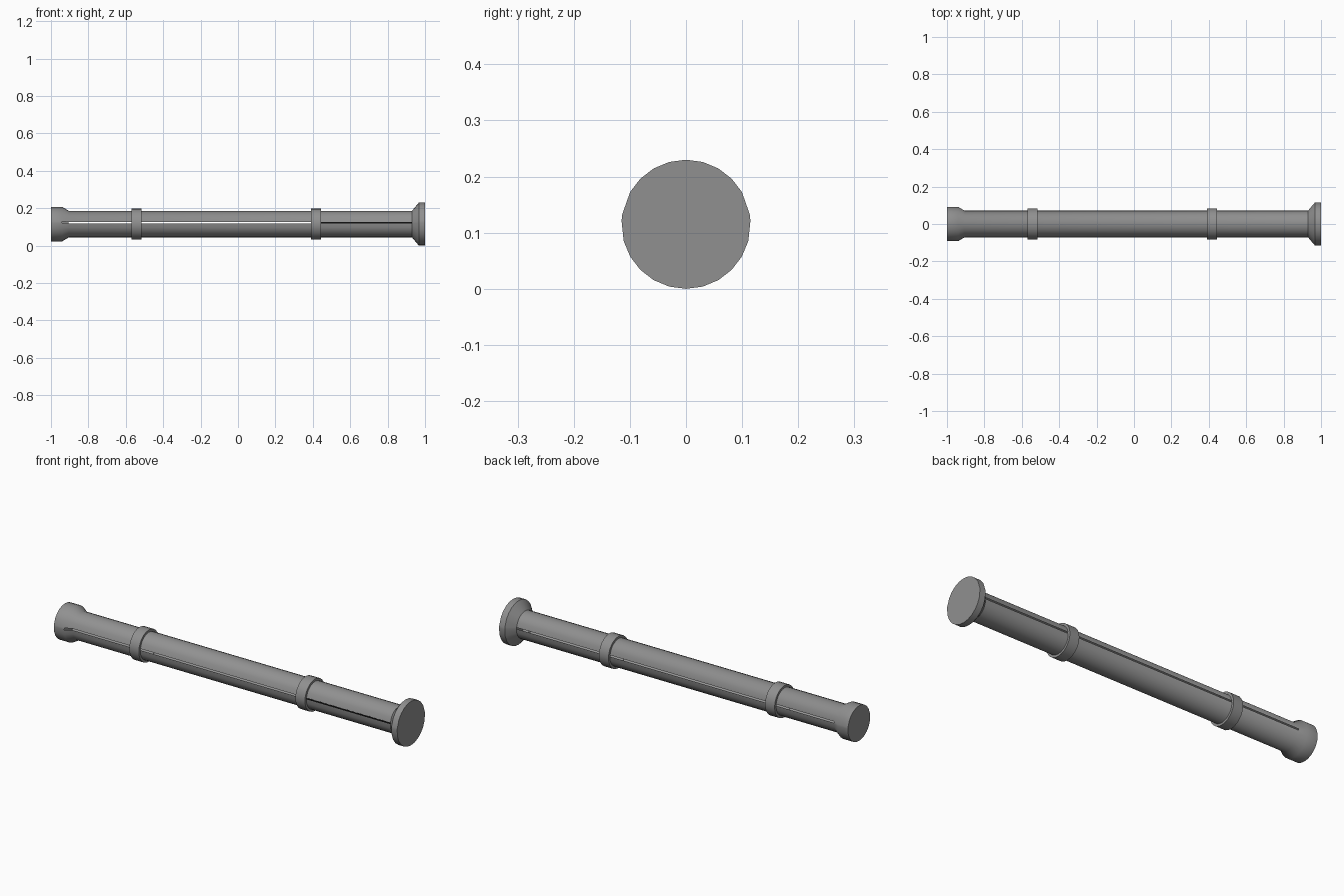
import bpy, bmesh, math

if "Cube" in bpy.data.objects:
    bpy.data.objects.remove(bpy.data.objects["Cube"])

CZ = 0.115  # height of the tube axis


def material(name, c):
    m = bpy.data.materials.new(name)
    m.diffuse_color = (c, c, c, 1)
    m.use_nodes = True
    m.node_tree.nodes["Principled BSDF"].inputs["Base Color"].default_value = m.diffuse_color
    return m


grey = material("grey metal", 0.28)
black = material("black", 0.005)


def finish(bm, name, mat):
    bmesh.ops.recalc_face_normals(bm, faces=bm.faces)
    me = bpy.data.meshes.new(name)
    bm.to_mesh(me)
    bm.free()
    ob = bpy.data.objects.new(name, me)
    bpy.context.collection.objects.link(ob)
    me.materials.append(mat)
    bpy.ops.object.select_all(action='DESELECT')
    ob.select_set(True)
    bpy.context.view_layer.objects.active = ob
    bpy.ops.object.shade_smooth_by_angle(angle=math.radians(32))
    return ob


def lathe(name, profile, angles, mat, closed=False, slit=None):
    """Turn an (x, radius) profile around the x axis."""
    bm = bmesh.new()
    rings = [[bm.verts.new((x, r * math.cos(math.radians(a)),
                            CZ + r * math.sin(math.radians(a)))) for a in angles]
             for x, r in profile]
    n = len(angles)
    pairs = list(zip(rings, rings[1:]))
    if closed:
        pairs.append((rings[-1], rings[0]))
    cut = []
    for i, (p, q) in enumerate(pairs):
        for j in range(n):
            k = (j + 1) % n
            f = bm.faces.new((p[j], p[k], q[k], q[j]))
            if slit and slit(i, angles[j]):
                cut.append(f)
    if not closed:
        bm.faces.new(rings[0])
        bm.faces.new(rings[-1])
    bmesh.ops.recalc_face_normals(bm, faces=bm.faces)
    bmesh.ops.delete(bm, geom=cut, context='FACES_ONLY')
    return finish(bm, name, mat)


# Tube with flared ends; one narrow slit along each side
LOW, HIGH = 3, 9
body_angles = ([LOW, HIGH] + list(range(30, 151, 15)) + [180 - HIGH, 180 - LOW]
               + list(range(195, 346, 15)))
body_profile = [(-1, .092), (-.94, .092), (-.905, .071), (.93, .071), (.967, .115), (1, .115)]


def is_slit(segment, angle):
    front = angle == 180 - HIGH and segment in (1, 2)
    back = angle == LOW and segment == 2
    return front or back


lathe("tube", body_profile, body_angles, grey, slit=is_slit)

# Two collars around the tube
for label, x0 in (("left", -.57), ("right", .39)):
    x1 = x0 + .055
    lathe(label + "_collar", [(x0, .068), (x0, .083), (x1, .083), (x1, .068)],
          list(range(0, 360, 15)), grey, closed=True)

# Black strip filling the front slit at the right end
bm = bmesh.new()
bmesh.ops.create_cube(bm, size=1)
for v in bm.verts:
    v.co.x = .687 + v.co.x * .485
    v.co.y = -.068 + v.co.y * .004
    v.co.z = CZ + .0075 + v.co.z * .009
finish(bm, "slit_strip", black)
